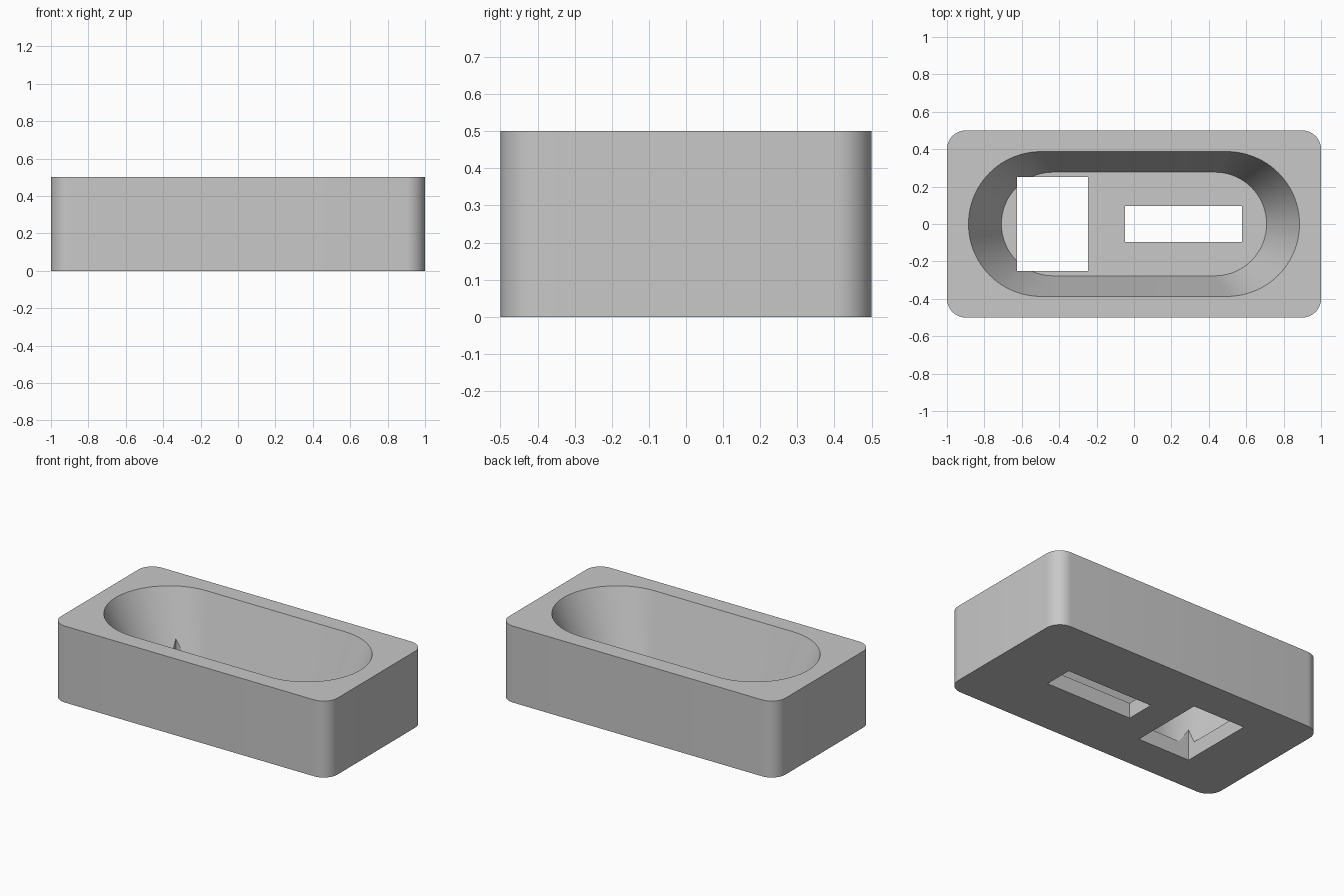
import bpy
import bmesh
from math import cos, sin, pi, radians

default_cube = bpy.data.objects.get("Cube")
if default_cube:
    bpy.data.objects.remove(default_cube, do_unlink=True)

# Single matt grey
grey = bpy.data.materials.new("plain grey")
grey.use_nodes = True
colour = (0.58, 0.58, 0.58, 1)
grey.diffuse_color = colour
grey.node_tree.nodes["Principled BSDF"].inputs["Base Color"].default_value = colour


def rounded_outline(half_x, half_y, radius, steps):
    """Anticlockwise rectangle outline with round corners."""
    points = []
    for corner, (sx, sy) in enumerate([(1, 1), (-1, 1), (-1, -1), (1, -1)]):
        for i in range(steps + 1):
            a = (corner + i / steps) * pi / 2
            points.append((sx * (half_x - radius) + radius * cos(a),
                           sy * (half_y - radius) + radius * sin(a)))
    return points


def loft(name, sections):
    """Closed solid through matching outlines, given as (outline, z)."""
    bm = bmesh.new()
    rings = [[bm.verts.new((x, y, z)) for x, y in outline]
             for outline, z in sections]
    for low, high in zip(rings, rings[1:]):
        for i in range(len(low)):
            j = (i + 1) % len(low)
            bm.faces.new((low[i], low[j], high[j], high[i]))
    bm.faces.new(rings[0][::-1])
    bm.faces.new(rings[-1])
    bmesh.ops.remove_doubles(bm, verts=bm.verts, dist=1e-5)
    bmesh.ops.recalc_face_normals(bm, faces=bm.faces)
    mesh = bpy.data.meshes.new(name)
    bm.to_mesh(mesh)
    bm.free()
    obj = bpy.data.objects.new(name, mesh)
    bpy.context.collection.objects.link(obj)
    mesh.materials.append(grey)
    return obj


def cut(target, cutter):
    """Subtract the cutter from the target and discard it."""
    cutter.hide_render = True
    mod = target.modifiers.new("cut", "BOOLEAN")
    mod.operation = "DIFFERENCE"
    mod.solver = "EXACT"
    mod.object = cutter
    bpy.context.view_layer.objects.active = target
    bpy.ops.object.modifier_apply(modifier=mod.name)
    bpy.data.objects.remove(cutter, do_unlink=True)


def box_cutter(name, x0, x1, half_y):
    outline = [(x0, -half_y), (x1, -half_y), (x1, half_y), (x0, half_y)]
    return loft(name, [(outline, -0.1), (outline, 0.7)])


# Block with rounded upright corners
body_outline = rounded_outline(1.0, 0.5, 0.1, 12)
body = loft("tray_body", [(body_outline, 0), (body_outline, 0.5)])

# Tapered stadium-shaped basin, extended past the rim along the same slope
FLOOR, RIM, OVER = 0.1, 0.5, 1.1


def basin_section(t):
    radius = 0.277 + 0.11 * t
    half_x = 0.709 + 0.176 * t
    return rounded_outline(half_x, radius, radius, 24), FLOOR + (RIM - FLOOR) * t


cut(body, loft("basin_cutter", [basin_section(0), basin_section(OVER)]))

# Square opening and narrow slot through the floor
cut(body, box_cutter("square_opening_cutter", -0.625, -0.247, 0.25))
cut(body, box_cutter("slot_cutter", -0.047, 0.577, 0.096))

bpy.ops.object.select_all(action="DESELECT")
body.select_set(True)
bpy.context.view_layer.objects.active = body
bpy.ops.object.shade_smooth_by_angle(angle=radians(30))
